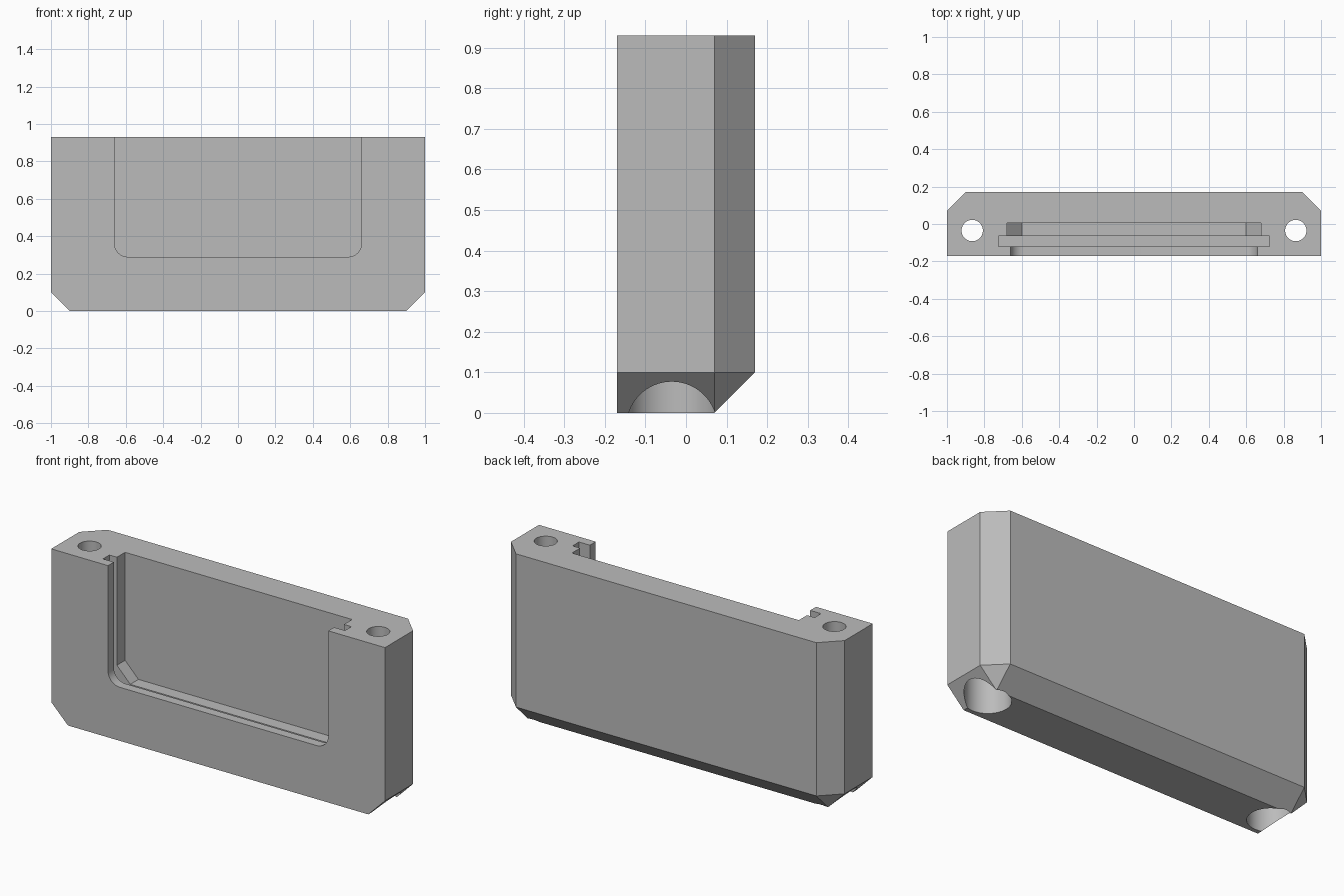
import bpy, bmesh, math
from mathutils import Vector

default = bpy.data.objects.get("Cube")
if default:
    bpy.data.objects.remove(default, do_unlink=True)

grey = bpy.data.materials.new("plain grey")
grey.use_nodes = True
tone = (0.5, 0.5, 0.5, 1)
grey.diffuse_color = tone
grey.node_tree.nodes["Principled BSDF"].inputs["Base Color"].default_value = tone

HALF, FRONT, BACK, TOP, CHAMFER = 1.0, -0.17, 0.17, 0.93, 0.1


def add_object(name, bm):
    bmesh.ops.recalc_face_normals(bm, faces=bm.faces)
    mesh = bpy.data.meshes.new(name)
    bm.to_mesh(mesh)
    bm.free()
    mesh.materials.append(grey)
    obj = bpy.data.objects.new(name, mesh)
    bpy.context.collection.objects.link(obj)
    return obj


def prism(name, half_outline, y0, y1):
    """Extrude a left-right symmetric (x, z) outline along y."""
    outline = half_outline + [(-x, z) for x, z in reversed(half_outline)]
    bm = bmesh.new()
    face = bm.faces.new([bm.verts.new((x, y0, z)) for x, z in outline])
    ext = bmesh.ops.extrude_face_region(bm, geom=[face])
    verts = [v for v in ext["geom"] if isinstance(v, bmesh.types.BMVert)]
    bmesh.ops.translate(bm, verts=verts, vec=(0, y1 - y0, 0))
    return add_object(name, bm)


def cylinder(name, x, y, radius, z0, z1):
    bm = bmesh.new()
    bmesh.ops.create_cone(bm, cap_ends=True, segments=64, radius1=radius,
                          radius2=radius, depth=z1 - z0)
    bmesh.ops.translate(bm, verts=bm.verts, vec=(x, y, (z0 + z1) / 2))
    return add_object(name, bm)


# Holder body: block with chamfered back, side and bottom edges
bm = bmesh.new()
inner, back_in = HALF - CHAMFER, BACK - CHAMFER
for s in (-1, 1):
    for z in (CHAMFER, TOP):
        for x, y in ((HALF, FRONT), (HALF, back_in), (inner, BACK)):
            bm.verts.new((s * x, y, z))
    for y in (FRONT, back_in):
        bm.verts.new((s * inner, y, 0))
bmesh.ops.convex_hull(bm, input=bm.verts)
bmesh.ops.dissolve_limit(bm, angle_limit=0.01, verts=bm.verts, edges=bm.edges)
body = add_object("holder_body", bm)

# Front window with rounded lower corners
r, side, sill = 0.07, 0.66, 0.29
arc = [(side - r + r * math.cos(a), sill + r - r * math.sin(a))
       for a in (math.pi / 2 * i / 12 for i in range(13))]
cutters = [
    prism("window_cutter", [(side, 1.1)] + arc, -0.3, -0.09),
    # Wide slot for a sliding panel
    prism("panel_slot_cutter", [(0.725, 1.1), (0.725, 0.225)], -0.12, -0.065),
    # Rear recess with chamfered lower corners
    prism("rear_recess_cutter", [(0.68, 1.1), (0.68, 0.345), (0.6, 0.263)], -0.09, 0.005),
]
# Vertical screw holes, wider at the bottom
for s, label in ((1, "left"), (-1, "right")):
    cutters.append(cylinder(label + "_screw_hole_cutter", s * 0.865, -0.035, 0.057, -0.2, 1.2))
    cutters.append(cylinder(label + "_screw_head_cutter", s * 0.865, -0.035, 0.112, -0.2, 0.3))

bpy.ops.object.select_all(action="DESELECT")
bpy.context.view_layer.objects.active = body
body.select_set(True)
for cutter in cutters:
    cut = body.modifiers.new(cutter.name, "BOOLEAN")
    cut.operation = "DIFFERENCE"
    cut.solver = "EXACT"
    cut.object = cutter
    bpy.ops.object.modifier_apply(modifier=cut.name)
    bpy.data.objects.remove(cutter, do_unlink=True)

bpy.ops.object.shade_smooth_by_angle(angle=math.radians(25))
